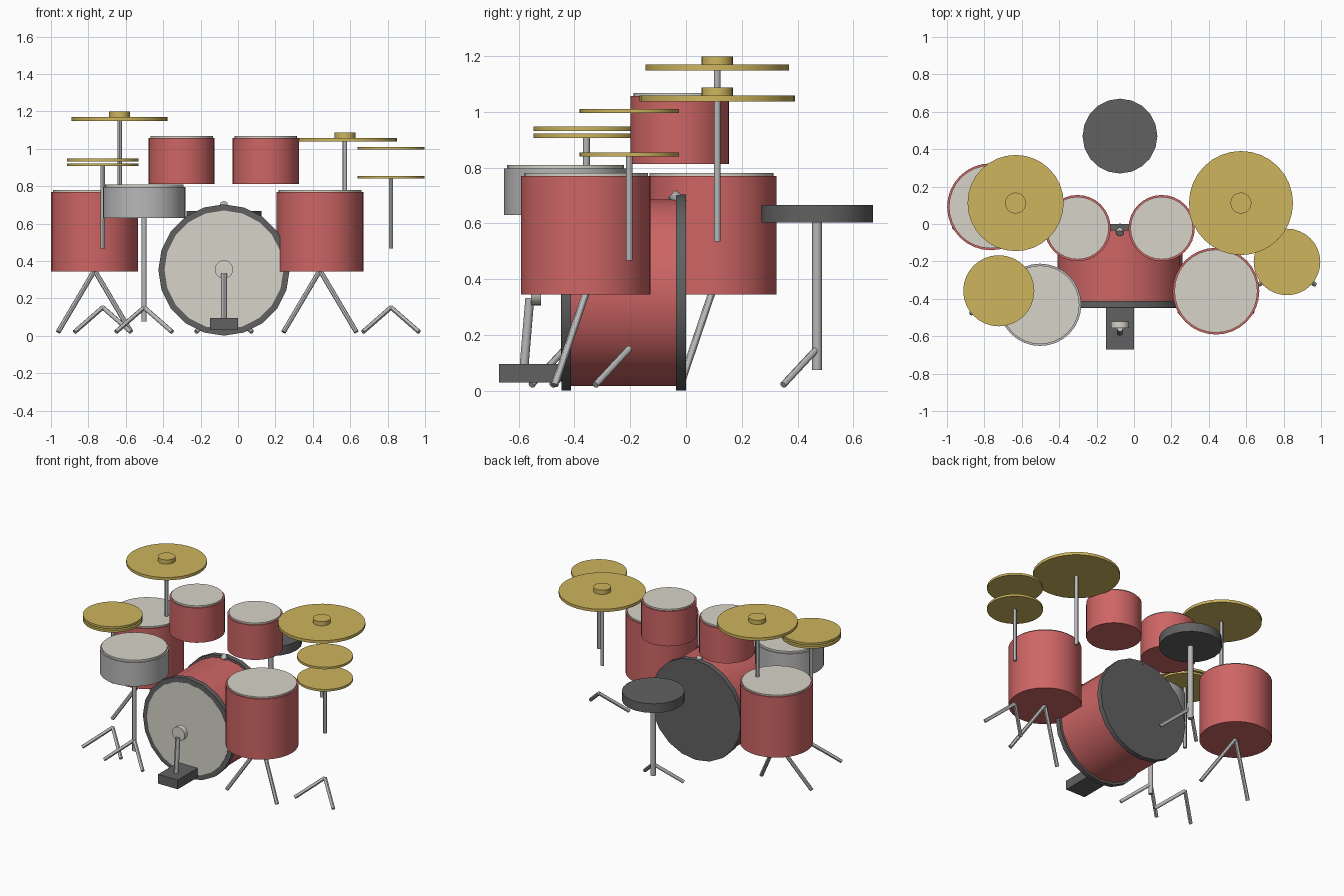
import bpy
from mathutils import Vector

if "Cube" in bpy.data.objects:
    bpy.data.objects.remove(bpy.data.objects["Cube"])


def material(name, rgb):
    m = bpy.data.materials.new(name)
    m.diffuse_color = (*rgb, 1)
    m.use_nodes = True
    m.node_tree.nodes["Principled BSDF"].inputs["Base Color"].default_value = m.diffuse_color
    return m


RED = material("red_shell", (0.62, 0.13, 0.13))
SKIN = material("drum_skin", (0.68, 0.66, 0.58))
BRASS = material("brass", (0.61, 0.46, 0.11))
DARK = material("dark_grey", (0.12, 0.12, 0.12))
METAL = material("metal", (0.48, 0.48, 0.49))


def rod(name, a, b, r, mat, sides=12):
    """Capped cylinder running from point a to point b."""
    a, b = Vector(a), Vector(b)
    d = b - a
    bpy.ops.mesh.primitive_cylinder_add(vertices=sides, radius=r, depth=d.length, location=(a + b) / 2)
    o = bpy.context.object
    o.rotation_euler = d.to_track_quat('Z', 'Y').to_euler()
    o.name = name
    o.data.materials.append(mat)
    bpy.ops.object.shade_smooth_by_angle()
    return o


def disc(name, x, y, z0, z1, r, mat, sides=32):
    return rod(name, (x, y, z0), (x, y, z1), r, mat, sides)


def legs(name, x, y, z_top, z_foot, dx, dy, r):
    for side, s in (("left", -1), ("right", 1)):
        rod(f"{name}_{side}_leg", (x, y, z_top), (x + s * dx, y + dy, z_foot), r, METAL)


def drum(name, x, y, z0, z1, top, r, head_r, mat):
    disc(name + "_shell", x, y, z0, z1, r, mat)
    disc(name + "_head", x, y, z1, top, head_r, SKIN)


def stand(name, x, y, z0, z1, r):
    disc(name + "_pole", x, y, z0, z1, r, METAL, 12)
    legs(name, x, y, 0.152, 0.021, 0.15, -0.122, 0.012)


# bass drum, lying along y
BX, BZ = -0.075, 0.352
rod("bass_shell", (BX, -0.42, BZ), (BX, -0.03, BZ), 0.334, RED, 20)
rod("bass_front_hoop", (BX, -0.447, BZ), (BX, -0.413, BZ), 0.351, DARK, 20)
rod("bass_back_hoop", (BX, -0.035, BZ), (BX, 0, BZ), 0.351, DARK, 20)
rod("bass_front_head", (BX, -0.449, BZ), (BX, -0.44, BZ), 0.318, SKIN, 20)
rod("tom_mount", (BX, -0.05, 0.706), (BX, -0.012, 0.668), 0.02, METAL)

# bass pedal
bpy.ops.mesh.primitive_cube_add(size=1, location=(BX, -0.56, 0.063))
pedal = bpy.context.object
pedal.name = "pedal_base"
pedal.scale = (0.152, 0.22, 0.065)
pedal.data.materials.append(DARK)
rod("pedal_beater_rod", (BX, -0.582, 0.07), (BX, -0.56, 0.332), 0.016, METAL)
rod("pedal_beater", (BX, -0.555, 0.355), (BX, -0.52, 0.355), 0.049, SKIN, 20)

# rack toms
for name, x in (("left_rack_tom", -0.302), ("right_rack_tom", 0.148)):
    drum(name, x, -0.022, 0.813, 1.057, 1.068, 0.177, 0.167, RED)

# floor toms on splayed legs
for name, x, y in (("left_floor_tom", -0.767, 0.092), ("right_floor_tom", 0.438, -0.359)):
    drum(name, x, y, 0.345, 0.77, 0.78, 0.232, 0.222, RED)
    legs(name, x, y, 0.35, 0.02, 0.195, -0.112, 0.013)

# snare drum
drum("snare", -0.502, -0.432, 0.63, 0.797, 0.81, 0.22, 0.21, METAL)
stand("snare_stand", -0.502, -0.432, 0.078, 0.64, 0.014)

# paired cymbals: x, y, radius, lower z, upper z
for name, x, y, r, lo, hi in (("left_pair", -0.723, -0.357, 0.19, 0.907, 0.932),
                              ("right_pair", 0.818, -0.203, 0.178, 0.84, 0.996)):
    disc(name + "_lower_cymbal", x, y, lo, lo + 0.015, r, BRASS)
    disc(name + "_upper_cymbal", x, y, hi, hi + 0.015, r, BRASS)
    stand(name + "_stand", x, y, 0.467, lo + 0.005, 0.012)

# large cymbals with bells
for name, x, r, z, foot in (("left_large", -0.633, 0.257, 1.149, 0.65),
                            ("right_large", 0.572, 0.278, 1.038, 0.535)):
    disc(name + "_cymbal", x, 0.112, z, z + 0.02, r, BRASS)
    disc(name + "_bell", x, 0.112, z + 0.02, z + 0.05, 0.056, BRASS, 24)
    disc(name + "_pole", x, 0.112, foot, z + 0.01, 0.012, METAL, 12)

# stool
disc("stool_seat", BX, 0.47, 0.603, 0.667, 0.2, DARK, 20)
stand("stool", BX, 0.47, 0.075, 0.61, 0.018)
